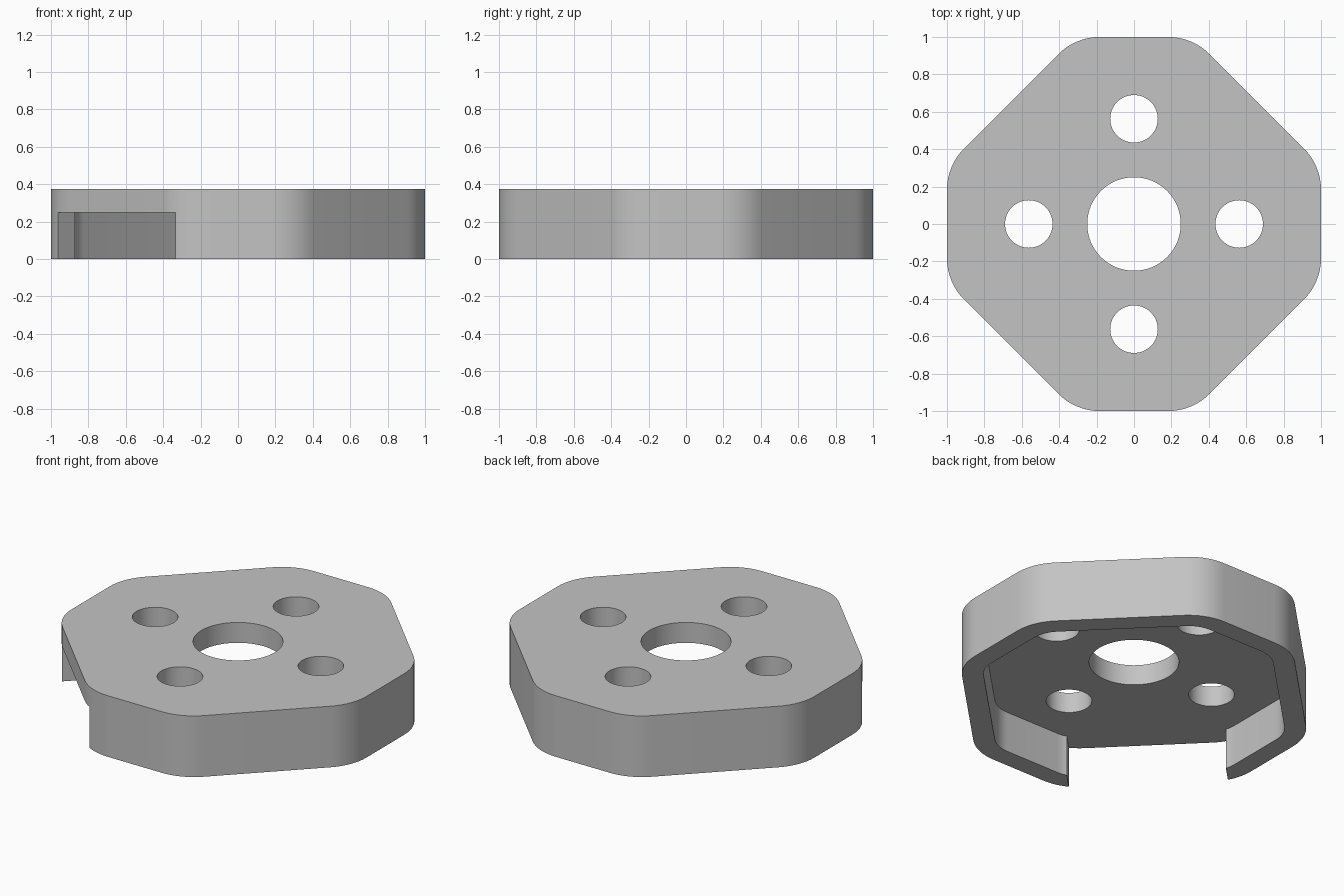
import bpy
import bmesh
from math import cos, sin, pi, radians

if "Cube" in bpy.data.objects:
    bpy.data.objects.remove(bpy.data.objects["Cube"], do_unlink=True)

HEIGHT, CEILING = 0.375, 0.25     # overall height, underside of the plate
FLAT, CORNER, WALL = 0.183, 0.6875, 0.12
RADIUS = 1 - CORNER
OPENING = 0.888                   # width of the gap in the skirt


def rounded_octagon(radius, steps=8):
    """Eight arcs joined by straight sides."""
    centres = [(CORNER, FLAT), (FLAT, CORNER), (-FLAT, CORNER), (-CORNER, FLAT),
               (-CORNER, -FLAT), (-FLAT, -CORNER), (FLAT, -CORNER), (CORNER, -FLAT)]
    points = []
    for i, (cx, cy) in enumerate(centres):
        for s in range(steps + 1):
            a = (i + s / steps) * pi / 4
            points.append((cx + radius * cos(a), cy + radius * sin(a)))
    return points


def circle(x, y, radius, sides=64):
    return [(x + radius * cos(2 * pi * i / sides), y + radius * sin(2 * pi * i / sides))
            for i in range(sides)]


def prism(name, outline, bottom, top):
    bm = bmesh.new()
    base = bm.faces.new([bm.verts.new((x, y, bottom)) for x, y in outline])
    result = bmesh.ops.extrude_face_region(bm, geom=[base])
    verts = [g for g in result["geom"] if isinstance(g, bmesh.types.BMVert)]
    bmesh.ops.translate(bm, verts=verts, vec=(0, 0, top - bottom))
    bmesh.ops.recalc_face_normals(bm, faces=bm.faces)
    mesh = bpy.data.meshes.new(name)
    bm.to_mesh(mesh)
    bm.free()
    obj = bpy.data.objects.new(name, mesh)
    bpy.context.collection.objects.link(obj)
    return obj


def cut(body, cutter):
    mod = body.modifiers.new("cut", 'BOOLEAN')
    mod.operation, mod.solver, mod.object = 'DIFFERENCE', 'EXACT', cutter
    bpy.context.view_layer.objects.active = body
    bpy.ops.object.modifier_apply(modifier=mod.name)
    bpy.data.objects.remove(cutter, do_unlink=True)


# Solid body
cover = prism("mounting_cover", rounded_octagon(RADIUS), 0, HEIGHT)

# Hollow underside
cut(cover, prism("cavity_cutter", rounded_octagon(RADIUS - WALL), -0.2, CEILING))

# Gap through the skirt on the front corner, running along the diagonal
d = 0.5 ** 0.5
half = OPENING / 2
gap = [(-d * (u + v), -d * (u - v))
       for u, v in ((0.6, -half), (1.3, -half), (1.3, half), (0.6, half))]
cut(cover, prism("gap_cutter", gap, -0.2, CEILING))

# Centre bore and four bolt holes
holes = [(0, 0, 0.25)]
holes += [(0.5625 * cos(i * pi / 2), 0.5625 * sin(i * pi / 2), 0.127) for i in range(4)]
for x, y, r in holes:
    cut(cover, prism("hole_cutter", circle(x, y, r), -0.2, HEIGHT + 0.2))

# Plain grey material
grey = bpy.data.materials.new("light_grey")
grey.use_nodes = True
colour = (0.55, 0.55, 0.55, 1)
grey.diffuse_color = colour
grey.node_tree.nodes["Principled BSDF"].inputs["Base Color"].default_value = colour
cover.data.materials.clear()
cover.data.materials.append(grey)
for face in cover.data.polygons:
    face.material_index = 0

# Smooth arcs, crisp edges
bpy.ops.object.select_all(action='DESELECT')
cover.select_set(True)
bpy.context.view_layer.objects.active = cover
bpy.ops.object.shade_smooth_by_angle(angle=radians(30))
